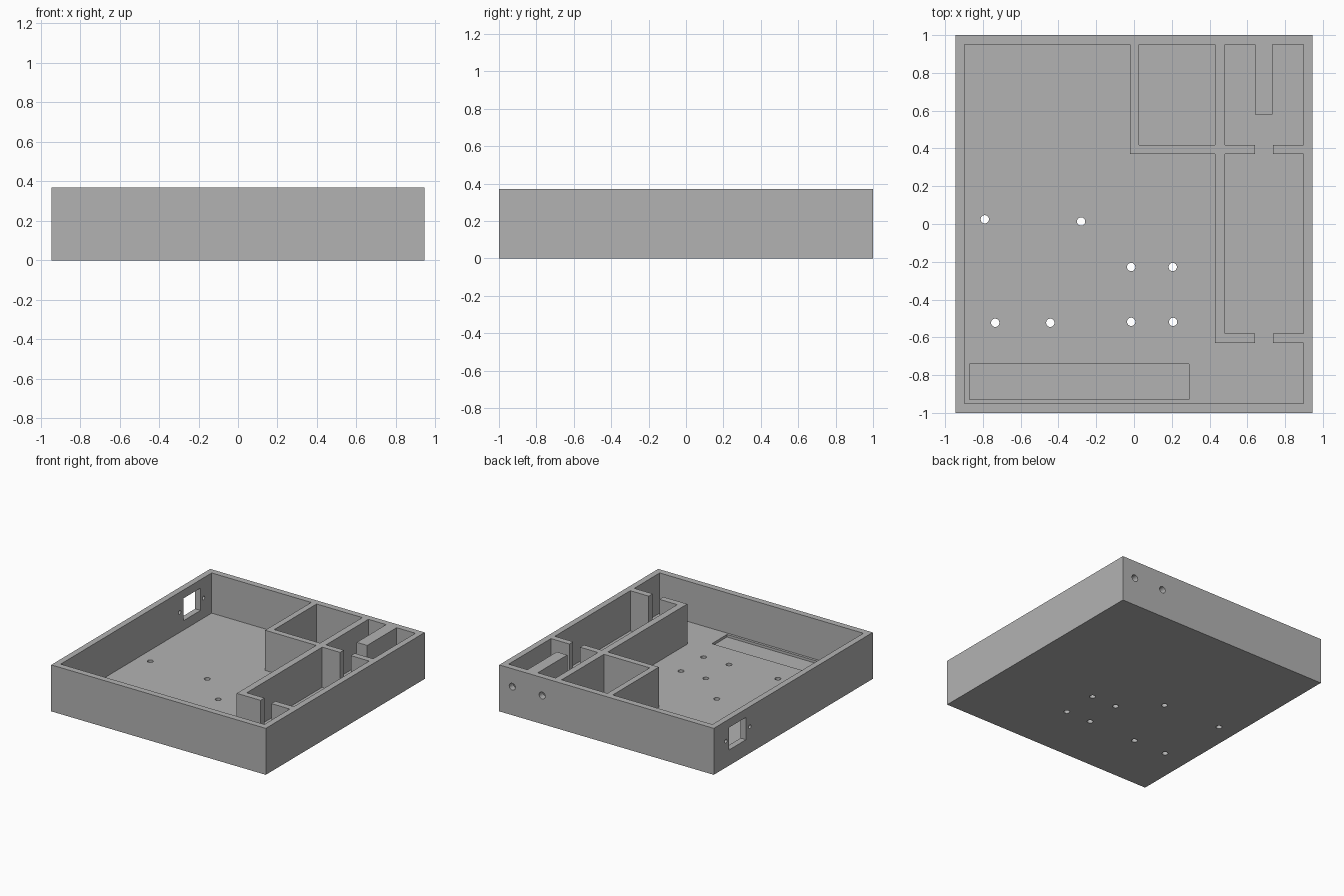
import bpy
import math

if "Cube" in bpy.data.objects:
    bpy.data.objects.remove(bpy.data.objects["Cube"])

HALF_X, HALF_Y, TOP, FLOOR = 0.945, 1.0, 0.37, 0.05
INNER_X, INNER_Y = 0.897, 0.95

grey = bpy.data.materials.new("plain grey")
grey.use_nodes = True
GREY = (0.45, 0.45, 0.45, 1)
grey.diffuse_color = GREY
grey.node_tree.nodes["Principled BSDF"].inputs["Base Color"].default_value = GREY


def box(name, x0, x1, y0, y1, z0, z1):
    bpy.ops.mesh.primitive_cube_add(size=1)
    ob = bpy.context.object
    ob.name = name
    ob.location = ((x0 + x1) / 2, (y0 + y1) / 2, (z0 + z1) / 2)
    ob.scale = (x1 - x0, y1 - y0, z1 - z0)
    bpy.ops.object.transform_apply(location=True, rotation=True, scale=True)
    ob.data.materials.append(grey)
    return ob


def rod(name, location, radius, length, rotation=(0, 0, 0)):
    bpy.ops.mesh.primitive_cylinder_add(vertices=32, radius=radius, depth=length,
                                        location=location, rotation=rotation)
    ob = bpy.context.object
    ob.name = name
    ob.data.materials.append(grey)
    return ob


def combine(target, tool, operation):
    mod = target.modifiers.new(tool.name, "BOOLEAN")
    mod.operation = operation
    mod.solver = "EXACT"
    mod.object = tool
    bpy.context.view_layer.update()
    bpy.context.view_layer.objects.active = target
    bpy.ops.object.modifier_apply(modifier=mod.name)
    bpy.data.objects.remove(tool)


# Open tray
case = box("enclosure_tray", -HALF_X, HALF_X, -HALF_Y, HALF_Y, 0, TOP)
combine(case, box("cavity", -INNER_X, INNER_X, -INNER_Y, INNER_Y, FLOOR, 1), "DIFFERENCE")

# Partition walls, with doorway gaps on the right, run into the outer walls
partitions = [
    (-0.02, 0.027, 0.37, 0.97),
    (0.43, 0.483, -0.63, 0.97),
    (-0.02, 0.64, 0.37, 0.418),
    (0.735, 0.92, 0.37, 0.418),
    (0.43, 0.64, -0.63, -0.58),
    (0.735, 0.92, -0.63, -0.58),
    (0.64, 0.732, 0.58, 0.97),
]
for x0, x1, y0, y1 in partitions:
    combine(case, box("partition", x0, x1, y0, y1, FLOOR - 0.02, TOP), "UNION")

# Shallow recess in the floor along the front
combine(case, box("floor_recess", -0.87, 0.29, -0.93, -0.74, FLOOR - 0.02, 0.2), "DIFFERENCE")

# Mounting holes through the floor
mounts = [(-0.79, 0.025), (-0.28, 0.013), (-0.015, -0.228), (0.205, -0.228),
          (-0.735, -0.523), (-0.443, -0.523), (-0.015, -0.518), (0.207, -0.518)]
for x, y in mounts:
    combine(case, rod("mount_hole", (x, y, 0), 0.022, 0.3), "DIFFERENCE")

# Socket window in the side wall with a screw hole on each side
combine(case, box("socket_window", -1.1, -0.8, 0.595, 0.81, 0.125, 0.303), "DIFFERENCE")
for y in (0.547, 0.848):
    combine(case, rod("screw_hole", (-0.94, y, 0.21), 0.015, 0.2, (0, math.pi / 2, 0)), "DIFFERENCE")

# Cable holes in the back wall
for x in (0.567, 0.83):
    combine(case, rod("cable_hole", (x, 1, 0.227), 0.027, 0.2, (math.pi / 2, 0, 0)), "DIFFERENCE")

# Smooth hole walls, crisp edges elsewhere
bpy.ops.object.select_all(action="DESELECT")
case.select_set(True)
bpy.context.view_layer.objects.active = case
bpy.ops.object.shade_smooth_by_angle(angle=math.radians(30))
